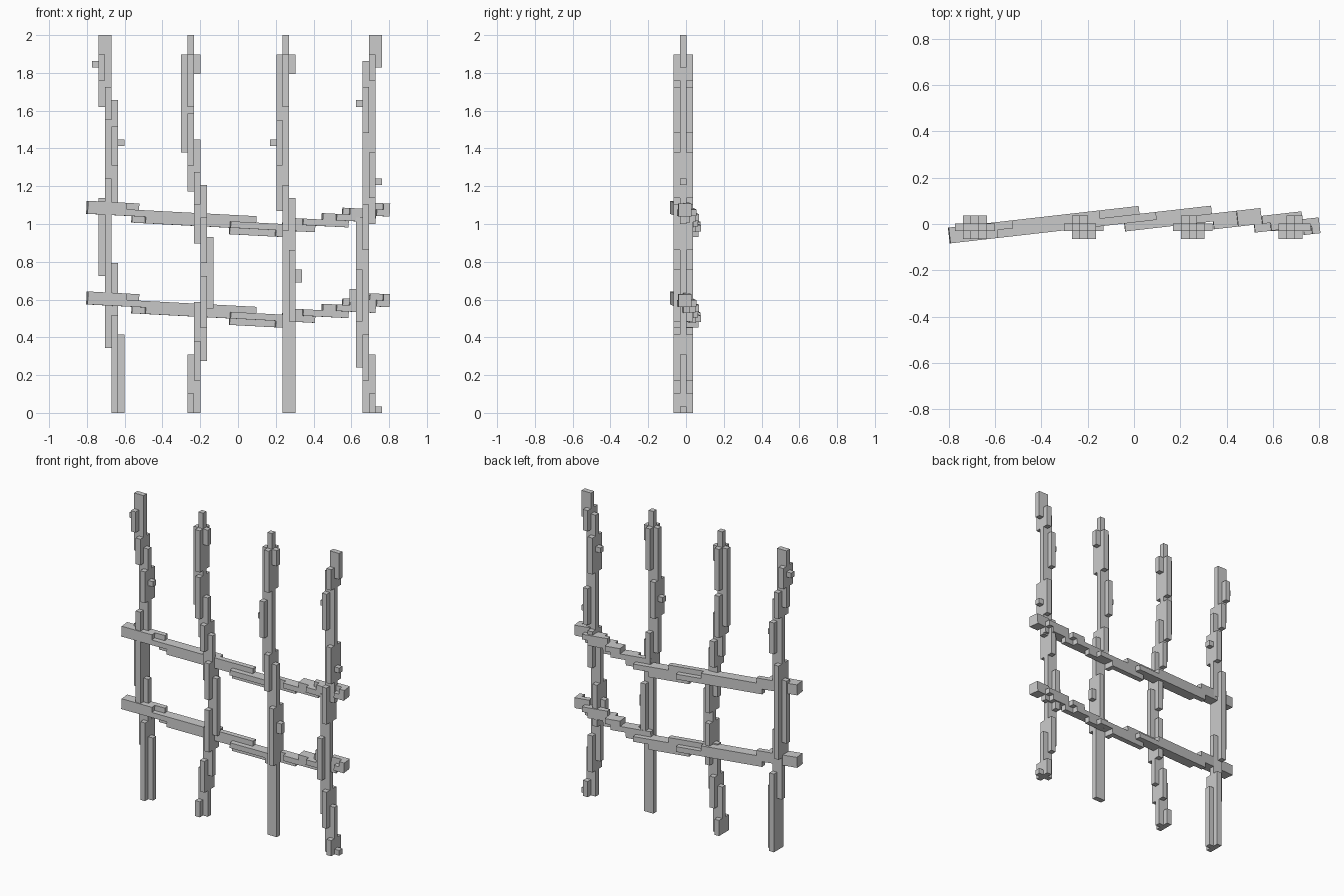
import bpy, bmesh, math
from mathutils import Matrix, Vector

if "Cube" in bpy.data.objects:
    bpy.data.objects.remove(bpy.data.objects["Cube"])

CELL = 0.0343


def sample(path, t):
    # linear interpolation along knots (t, a, b)
    for p, q in zip(path, path[1:]):
        if t <= q[0]:
            break
    f = (t - p[0]) / (q[0] - p[0])
    return p[1] + (q[1] - p[1]) * f, p[2] + (q[2] - p[2]) * f


def blocky_rod(name, path, matrix, taper=None):
    # stack a rod of square bars following the path on a cell lattice
    t0, t1 = path[0][0], path[-1][0]
    steps = round((t1 - t0) / CELL)
    dt = (t1 - t0) / steps
    runs, live = [], {}
    for i in range(steps + 1):
        now = set()
        if i < steps:
            t = t0 + (i + 0.5) * dt
            a, b = (v / CELL for v in sample(path, t))
            r = 0.92 if taper and t > taper else 1.07
            ca, cb = round(a), round(b)
            for j in range(ca - 2, ca + 3):
                for k in range(cb - 2, cb + 3):
                    if math.hypot(j - a, k - b) < r:
                        now.add((j, k))
        for c in [c for c in live if c not in now]:
            runs.append((c, live.pop(c), i))
        for c in now:
            live.setdefault(c, i)
    bm = bmesh.new()
    for (j, k), s, e in runs:
        m = Matrix.Translation((t0 + (s + e) / 2 * dt, j * CELL, k * CELL))
        m = m @ Matrix.Diagonal(((e - s) * dt, CELL, CELL, 1))
        bmesh.ops.create_cube(bm, size=1, matrix=matrix @ m)
    mesh = bpy.data.meshes.new(name)
    bm.to_mesh(mesh)
    bm.free()
    obj = bpy.data.objects.new(name, mesh)
    bpy.context.collection.objects.link(obj)


# wavy upright posts: lattice centre, then (height, x) knots
posts = [
    (-0.687, [(0, -.648), (.2, -.641), (.39, -.652), (.755, -.687), (.92, -.70), (1.1, -.687),
              (1.44, -.653), (1.63, -.687), (1.83, -.720), (2, -.714)]),
    (-0.251, [(0, -.250), (.28, -.217), (.55, -.183), (.75, -.166), (.93, -.183), (1.2, -.217),
              (1.4, -.251), (1.6, -.266), (1.83, -.251), (2, -.251)]),
    (0.254, [(0, .270), (.45, .273), (.72, .288), (1.1, .254), (1.42, .220), (1.65, .244),
             (1.83, .254), (2, .254)]),
    (0.711, [(0, .711), (.27, .677), (.62, .643), (1.02, .677), (1.23, .711), (1.4, .695),
             (1.65, .677), (1.85, .711), (2, .735)]),
]
swap = Matrix(((0, 1, 0, 0), (0, 0, 1, 0), (1, 0, 0, 0), (0, 0, 0, 1)))
for i, (x0, knots) in enumerate(posts):
    place = Matrix.Translation((x0, -0.014, 0)) @ swap
    blocky_rod(f"post_{i + 1}", [(z, x - x0, 0) for z, x in knots], place, taper=1.9)

# sagging rails, their bars slightly turned and tilted
curve = [(-.8, -.042, 1.08), (-.65, -.03, 1.075), (-.4, .003, 1.035), (0, .024, .995), (.2, .032, .98),
         (.4, .025, 1.002), (.6, .01, 1.04), (.8, 0, 1.078)]
turn = Matrix.Rotation(math.radians(6.5), 4, 'Z') @ Matrix.Rotation(math.radians(3), 4, 'Y')
for name, drop in (("upper_rail", 0), ("lower_rail", 0.48)):
    frame = Matrix.Translation((0, 0.024, 0.995)) @ turn
    inv = frame.inverted()
    path = [tuple(inv @ Vector(p)) for p in curve]
    blocky_rod(name, path, Matrix.Translation((0, 0, -drop)) @ frame)
